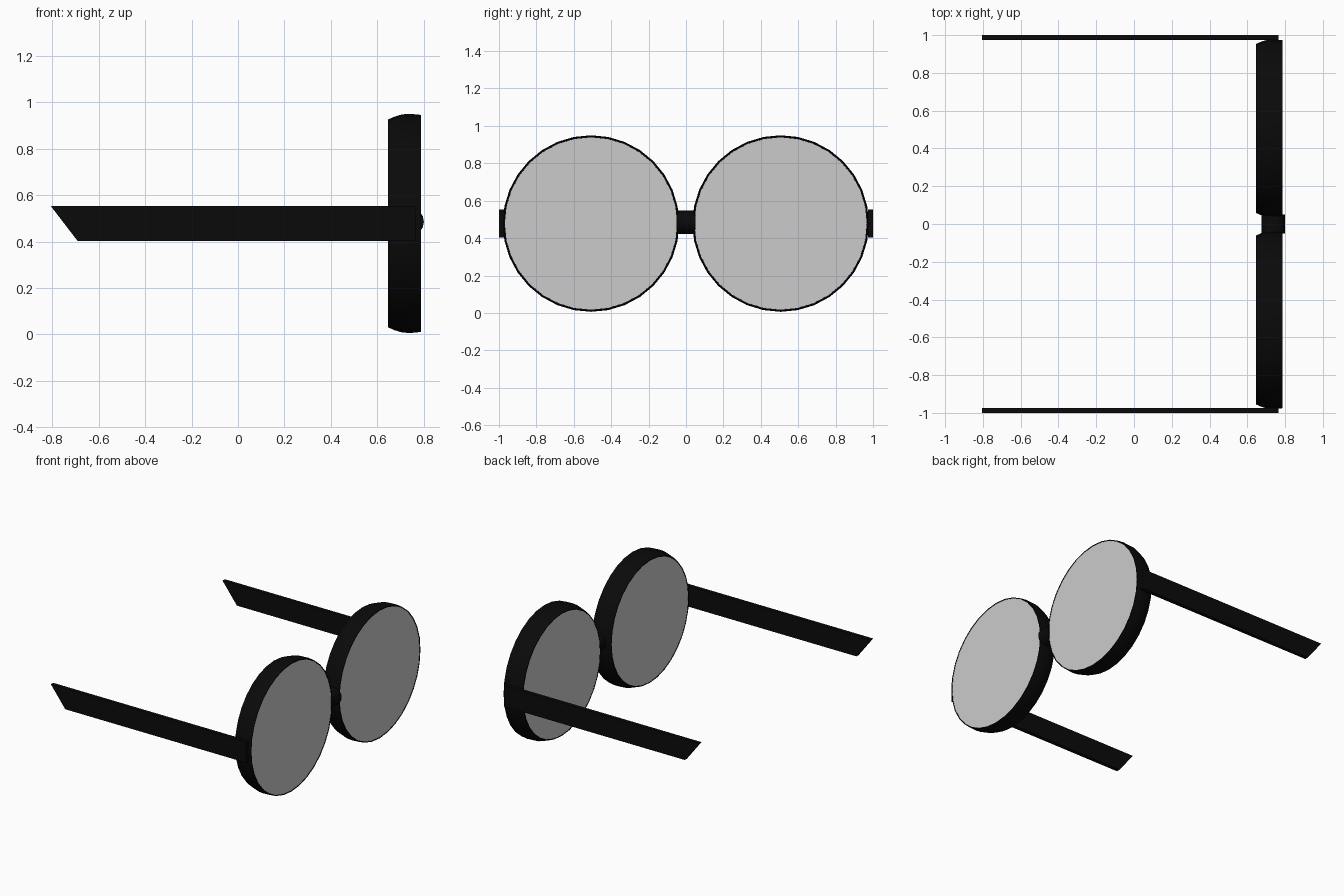
import bpy, bmesh, math
from mathutils import Vector, Matrix

if "Cube" in bpy.data.objects:
    bpy.data.objects.remove(bpy.data.objects["Cube"])

SEGS = 32
CZ = 0.478

black = bpy.data.materials.new("black_plastic")
black.diffuse_color = (0.003, 0.003, 0.003, 1)
black.use_nodes = True
black.node_tree.nodes["Principled BSDF"].inputs["Base Color"].default_value = black.diffuse_color


def finish(name, bm, mat=None):
    bmesh.ops.recalc_face_normals(bm, faces=bm.faces)
    me = bpy.data.meshes.new(name)
    bm.to_mesh(me)
    bm.free()
    ob = bpy.data.objects.new(name, me)
    bpy.context.collection.objects.link(ob)
    if mat:
        me.materials.append(mat)
    return ob


def smooth(ob, angle=30):
    bpy.ops.object.select_all(action='DESELECT')
    ob.select_set(True)
    bpy.context.view_layer.objects.active = ob
    bpy.ops.object.shade_smooth_by_angle(angle=math.radians(angle))


def lathe_x(name, profile, y, mat=None, closed=False):
    """Revolve (x, radius) points around a lens axis running along x."""
    bm = bmesh.new()
    rings = []
    for i in range(SEGS):
        a = 2 * math.pi * i / SEGS
        rings.append([bm.verts.new((x, y + r * math.sin(a), CZ + r * math.cos(a)))
                      for x, r in profile])
    n = len(profile)
    for i in range(SEGS):
        p, q = rings[i], rings[(i + 1) % SEGS]
        for j in range(n if closed else n - 1):
            k = (j + 1) % n
            bm.faces.new((p[j], p[k], q[k], q[j]))
    if not closed:
        bm.faces.new([r[0] for r in rings])
        bm.faces.new([r[-1] for r in rings])
    return finish(name, bm, mat)


rim_profile = [(0.645, 0.447), (0.675, 0.460), (0.705, 0.469), (0.74, 0.472),
               (0.787, 0.467), (0.787, 0.461), (0.645, 0.441)]
lens_profile = [(0.647, 0.442), (0.785, 0.462)]

for side, y in (("left", -0.508), ("right", 0.506)):
    # Rim and flush lens
    smooth(lathe_x(side + "_rim", rim_profile, y, black, closed=True))
    lathe_x(side + "_lens", lens_profile, y)

# Bridge: short rod between the rims
bm = bmesh.new()
bmesh.ops.create_cone(bm, cap_ends=True, segments=16, radius1=0.062, radius2=0.062,
                      depth=0.10, matrix=Matrix.Translation((0.738, 0, 0.485))
                      @ Matrix.Rotation(math.pi / 2, 4, 'X'))
smooth(finish("bridge", bm, black))

# Temple arms with slanted tips
arm_outline = [(-0.806, 0.553), (-0.69, 0.402), (0.765, 0.402), (0.765, 0.553)]
for side, s in (("left", -1), ("right", 1)):
    bm = bmesh.new()
    face = bm.faces.new([bm.verts.new((x, s * 0.973, z)) for x, z in arm_outline])
    ext = bmesh.ops.extrude_face_region(bm, geom=[face])
    bmesh.ops.translate(bm, vec=Vector((0, s * 0.027, 0)),
                        verts=[g for g in ext["geom"] if isinstance(g, bmesh.types.BMVert)])
    finish(side + "_temple_arm", bm, black)
